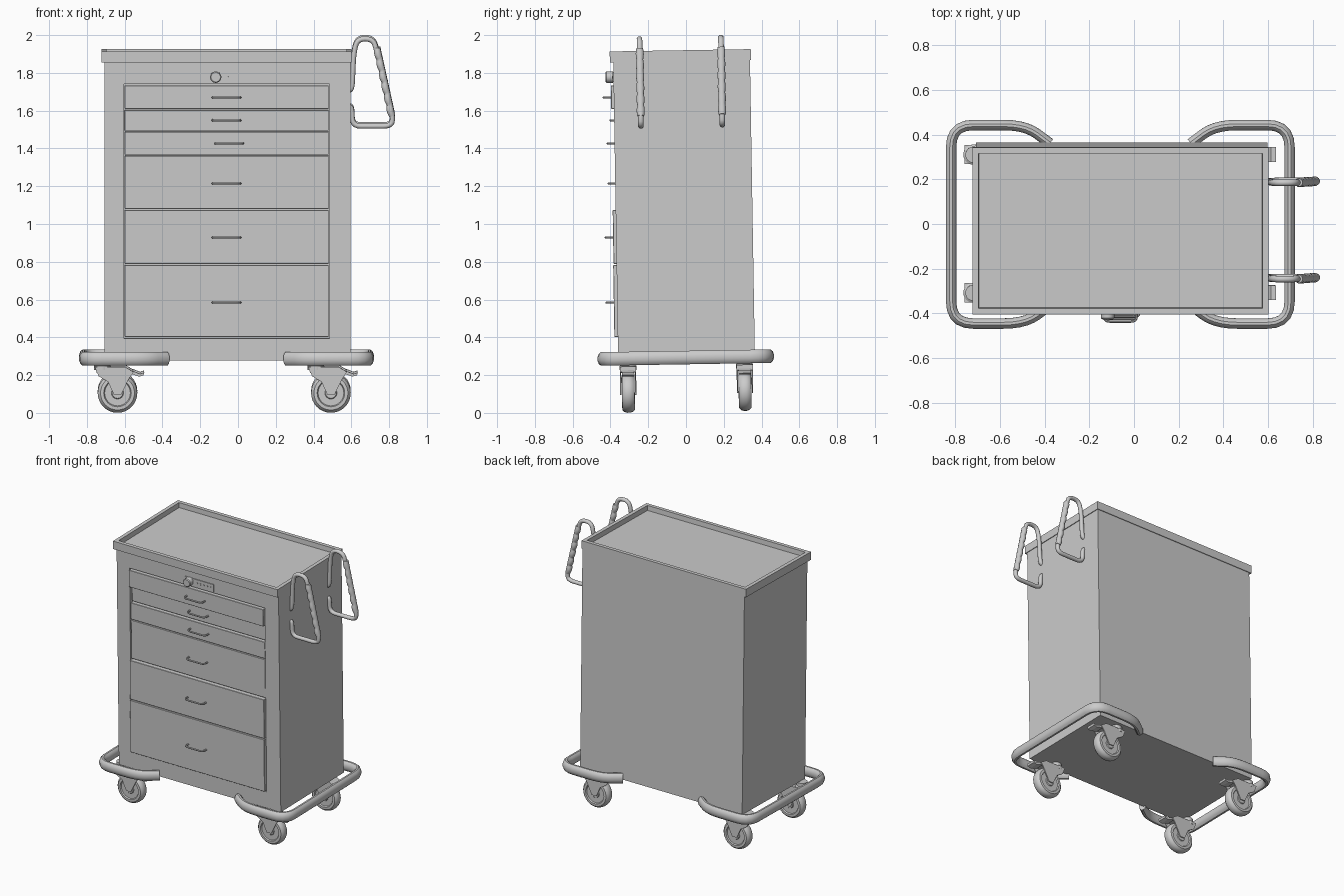
import bpy, bmesh, math
from mathutils import Vector, Matrix

if "Cube" in bpy.data.objects:
    bpy.data.objects.remove(bpy.data.objects["Cube"])

# The whole cart leans very slightly about the x axis
LEAN = Matrix.Translation((0, 0, 1)) @ Matrix.Rotation(0.0165, 4, 'X') @ Matrix.Translation((0, 0, -1))


def finish(bm, name, smooth=False, bevel=0):
    bmesh.ops.recalc_face_normals(bm, faces=bm.faces)
    if bevel:
        bmesh.ops.bevel(bm, geom=bm.edges[:], offset=bevel, segments=1, affect='EDGES')
    bm.transform(LEAN)
    me = bpy.data.meshes.new(name)
    bm.to_mesh(me)
    bm.free()
    ob = bpy.data.objects.new(name, me)
    bpy.context.collection.objects.link(ob)
    bpy.ops.object.select_all(action='DESELECT')
    ob.select_set(True)
    bpy.context.view_layer.objects.active = ob
    if smooth:
        bpy.ops.object.shade_smooth_by_angle(angle=math.radians(40))
    return ob


def box_bm(x, y, z):
    bm = bmesh.new()
    bmesh.ops.create_cube(bm, size=1)
    for v in bm.verts:
        v.co = [a[0] + (c + 0.5) * (a[1] - a[0]) for a, c in zip((x, y, z), v.co)]
    return bm


def box(name, x, y, z, bevel=0):
    return finish(box_bm(x, y, z), name, bevel=bevel)


def prism(name, pts, y0, y1):
    bm = bmesh.new()
    f = bm.faces.new([bm.verts.new((x, y0, z)) for x, z in pts])
    r = bmesh.ops.extrude_face_region(bm, geom=[f])
    for v in r['geom']:
        if isinstance(v, bmesh.types.BMVert):
            v.co.y = y1
    return finish(bm, name)


def lathe(name, profile, center, axis='Y', n=32):
    # profile: (radius, position along the axis)
    bm = bmesh.new()
    vs = [bm.verts.new((r, 0, h)) for r, h in profile]
    es = [bm.edges.new(p) for p in zip(vs, vs[1:])]
    bmesh.ops.spin(bm, geom=vs + es, cent=(0, 0, 0), axis=(0, 0, 1), angle=2 * math.pi, steps=n)
    bmesh.ops.remove_doubles(bm, verts=bm.verts, dist=1e-5)
    if axis == 'Y':
        bm.transform(Matrix.Rotation(math.pi / 2, 4, 'X'))
    bm.transform(Matrix.Translation(center))
    return finish(bm, name, True)


def rounded(pts, r, n=5):
    # replace each inner corner by a small curve
    pts = [Vector(p) for p in pts]
    out = [pts[0]]
    for a, b, c in zip(pts, pts[1:], pts[2:]):
        p = b + (a - b).normalized() * min(r, (a - b).length * 0.48)
        q = b + (c - b).normalized() * min(r, (c - b).length * 0.48)
        for i in range(n + 1):
            t = i / n
            out.append(p * (1 - t) ** 2 + b * 2 * t * (1 - t) + q * t * t)
    return out + [pts[-1]]


def sweep(name, pts, up, a, b, n=12, scale=None):
    # elliptical tube along a planar path; up is the plane normal
    bm = bmesh.new()
    up = Vector(up)
    rings = []
    for i, p in enumerate(pts):
        t = (pts[min(i + 1, len(pts) - 1)] - pts[max(i - 1, 0)]).normalized()
        side = t.cross(up)
        s = scale(i / (len(pts) - 1)) if scale else 1
        ring = []
        for k in range(n):
            g = 2 * math.pi * (k + 0.5) / n
            ring.append(bm.verts.new(p + side * (a * s * math.cos(g)) + up * (b * s * math.sin(g))))
        rings.append(ring)
    for r, q in zip(rings, rings[1:]):
        for k in range(n):
            bm.faces.new((r[k], r[(k + 1) % n], q[(k + 1) % n], q[k]))
    bm.faces.new(rings[0])
    bm.faces.new(rings[-1])
    return finish(bm, name, True)


# Cabinet with a shallow opening for the drawers
body = box("cabinet", (-0.707, 0.596), (-0.371, 0.353), (0.283, 1.87))
cutter = box("drawer_opening", (-0.604, 0.484), (-0.5, -0.325), (0.401, 1.747))
cutter.hide_render = True
mod = body.modifiers.new("opening", 'BOOLEAN')
mod.object = cutter
mod.solver = 'EXACT'
bpy.context.view_layer.objects.active = body
bpy.ops.object.modifier_apply(modifier="opening")
bpy.data.objects.remove(cutter)

# Tray top with raised rim
bm = box_bm((-0.723, 0.601), (-0.389, 0.358), (1.862, 1.92))
top = max(bm.faces, key=lambda f: f.calc_center_median().z)
bmesh.ops.inset_region(bm, faces=[top], thickness=0.038)
bmesh.ops.inset_region(bm, faces=[top], thickness=0.003)
for v in top.verts:
    v.co.z -= 0.035
finish(bm, "tray_top")

# Drawers, pushed in by slightly different amounts, with wire pulls
edges = [1.743, 1.613, 1.497, 1.37, 1.083, 0.792, 0.405]
fronts = [-0.386, -0.352, -0.368, -0.367, -0.387, -0.389]
pulls = [1.677, 1.555, 1.433, 1.221, 0.935, 0.591]
for i, (y, z) in enumerate(zip(fronts, pulls)):
    box(f"drawer_{i + 1}", (-0.6, 0.48), (y, -0.31), (edges[i + 1] + 0.003, edges[i] - 0.003), 0.002)
    x0 = -0.134 + (0.014 if i == 2 else 0)
    path = [(x0, y + 0.01, z), (x0, y - 0.039, z), (x0 + 0.146, y - 0.039, z), (x0 + 0.146, y + 0.01, z)]
    sweep(f"drawer_pull_{i + 1}", rounded(path, 0.025, 4), (0, 0, 1), 0.006, 0.006, 8)

# Lock panel, knob and key buttons
box("lock_panel", (-0.155, 0.075), (-0.376, -0.36), (1.757, 1.81))
lathe("lock_knob", [(0, 0), (0.03, 0), (0.03, 0.034), (0.025, 0.039), (0, 0.039)], (-0.118, -0.374, 1.784), n=24)
for i in range(5):
    lathe(f"lock_button_{i + 1}", [(0, 0), (0.007, 0), (0.007, 0.005), (0, 0.005)],
          (-0.058 + i * 0.027, -0.375, 1.784), n=10)

# Wrap-around bumper bars at both ends
for side, name in ((-1, "left"), (1, "right")):
    half = [(0.315, 0.362), (0.425, 0.444), (0.757, 0.444)]
    pts = half + [(x, -y) for x, y in reversed(half)]
    pts = [(-0.061 + side * x, -0.013 + y, 0.293) for x, y in pts]
    sweep(name + "_bumper", rounded(pts, 0.1), (0, 0, 1), 0.024, 0.037, 12)

# Casters: wheel, fork, swivel and brake pedal
tread = [(0, 0.031), (0.028, 0.031), (0.032, 0.026), (0.068, 0.026), (0.073, 0.034), (0.09, 0.033), (0.101, 0.022), (0.105, 0.008)]
tread = tread + [(r, -h) for r, h in reversed(tread)]
leg = [(-0.12, 0.25), (0.04, 0.25), (0.085, 0.222), (0.06, 0.185), (0.018, 0.1), (-0.018, 0.1), (-0.05, 0.17), (-0.1, 0.2)]
bridge = [(-0.12, 0.25), (0.04, 0.25), (0.085, 0.222), (-0.11, 0.218)]
for x, lr in ((-0.638, "left"), (0.492, "right")):
    for y, fb in ((-0.32, "front"), (0.298, "back")):
        tag = f"{fb}_{lr}_caster_"
        lathe(tag + "wheel", tread, (x, y, 0.111))
        for s, n in ((-1, "a"), (1, "b")):
            prism(tag + "fork_" + n, [(x + px, pz) for px, pz in leg], y + s * 0.036, y + s * 0.043)
        prism(tag + "bridge", [(x + px, pz) for px, pz in bridge], y - 0.037, y + 0.037)
        lathe(tag + "swivel", [(0, 0.232), (0.045, 0.232), (0.045, 0.254), (0.036, 0.26), (0.036, 0.285), (0, 0.285)],
              (x - 0.08, y, 0), 'Z', 24)
        prism(tag + "pedal", [(x + 0.06, 0.235), (x + 0.12, 0.212), (x + 0.142, 0.22), (x + 0.138, 0.205),
                              (x + 0.115, 0.198), (x + 0.06, 0.215)], y - 0.033, y + 0.033)

# Push handles on the right side, each with a finger grip
loop = [(0.585, 1.71), (0.604, 1.72), (0.612, 1.9), (0.63, 1.984), (0.715, 1.984), (0.735, 1.92),
        (0.82, 1.57), (0.812, 1.522), (0.605, 1.522), (0.603, 1.62), (0.585, 1.625)]
for y, name in ((-0.23, "front"), (0.201, "back")):
    pts = rounded([(x, y, z) for x, z in loop], 0.045)
    sweep(name + "_push_handle", pts, (0, 1, 0), 0.014, 0.015)
    a, b = Vector((0.738, y, 1.935)), Vector((0.817, y, 1.575))
    inward = Vector((-1, 0, -0.2)).normalized()
    grip = [a.lerp(b, i / 48) + inward * 0.004 * abs(math.sin(math.pi * 6 * i / 48)) for i in range(49)]
    sweep(name + "_grip", grip, (0, 1, 0), 0.018, 0.02, 12,
          lambda t: 0.9 + 0.2 * abs(math.sin(math.pi * 6 * t)))
